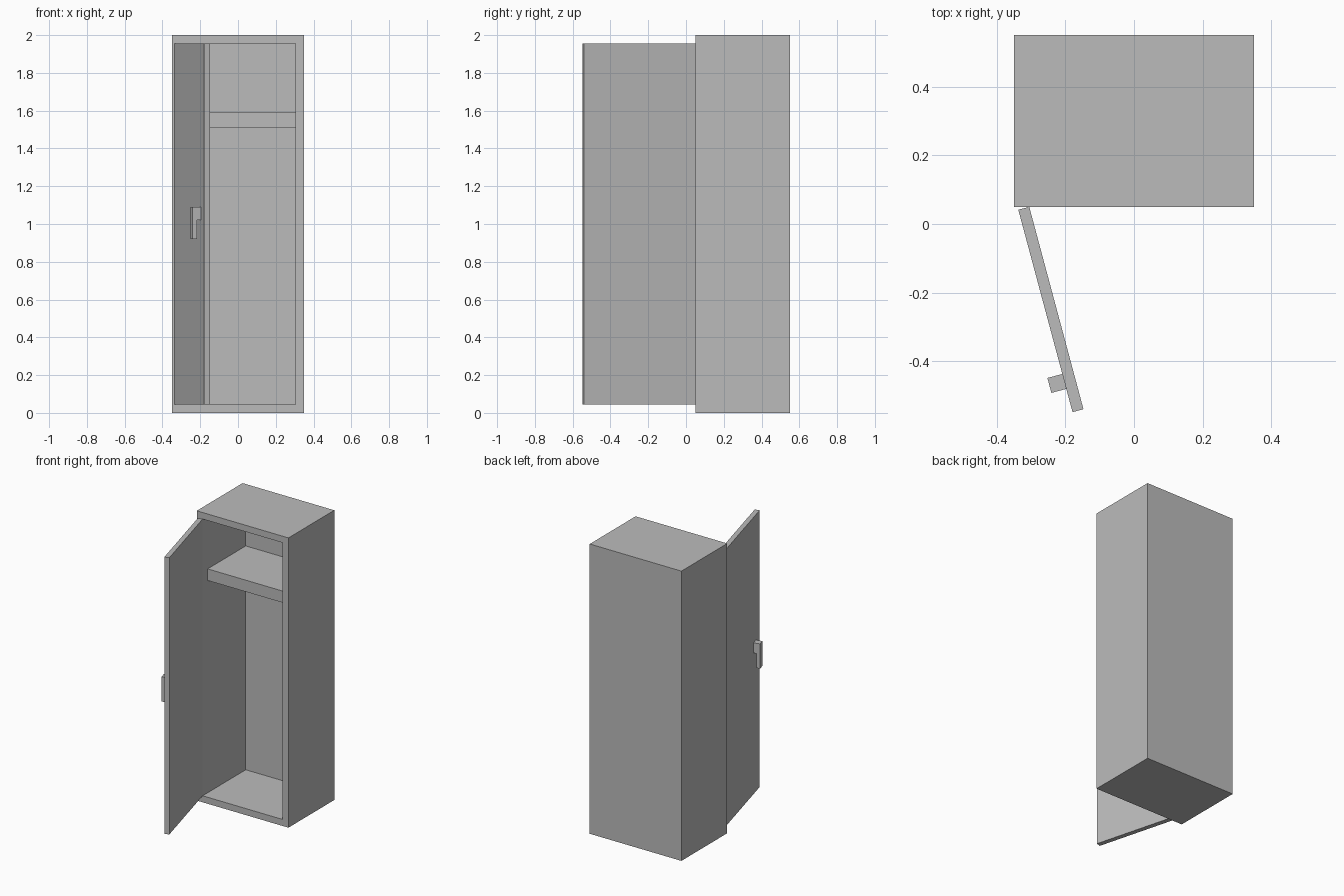
import bpy, bmesh, math
from mathutils import Matrix

cube = bpy.data.objects.get("Cube")
if cube:
    bpy.data.objects.remove(cube, do_unlink=True)

grey = bpy.data.materials.new("plain_grey")
grey.use_nodes = True
colour = (0.5, 0.5, 0.5, 1)
grey.diffuse_color = colour
grey.node_tree.nodes["Principled BSDF"].inputs["Base Color"].default_value = colour


def finish(name, bm, matrix=Matrix()):
    bmesh.ops.recalc_face_normals(bm, faces=bm.faces)
    mesh = bpy.data.meshes.new(name)
    bm.to_mesh(mesh)
    bm.free()
    mesh.materials.append(grey)
    obj = bpy.data.objects.new(name, mesh)
    obj.matrix_world = matrix
    bpy.context.collection.objects.link(obj)
    return obj


def box(low, high):
    bm = bmesh.new()
    bmesh.ops.create_cube(bm, size=1)
    for v in bm.verts:
        v.co = [a + (c + 0.5) * (b - a) for a, b, c in zip(low, high, v.co)]
    return bm


HALF_W, FRONT, BACK, HEIGHT = 0.35, 0.05, 0.55, 2.0
WALL, INNER_BACK = 0.045, 0.52
INNER = HALF_W - WALL

# Cabinet: the front face is inset to make the rim, then pushed back
bm = box((-HALF_W, FRONT, 0), (HALF_W, BACK, HEIGHT))
bm.normal_update()
face = min(bm.faces, key=lambda f: f.calc_center_median().y)
bmesh.ops.inset_region(bm, faces=[face], thickness=WALL, use_even_offset=True)
cavity = bmesh.ops.extrude_discrete_faces(bm, faces=[face])["faces"][0]
for v in cavity.verts:
    v.co.y = INNER_BACK
finish("cabinet", bm)

# Shelf
finish("shelf", box((-INNER, FRONT + 0.055, 1.51), (INNER, INNER_BACK, 1.59)))

# Door space: x outwards from the inner face, y back towards the hinge
THICK, LENGTH = 0.033, 0.61
hinge = Matrix.Translation((-INNER, FRONT, 0)) @ Matrix.Rotation(math.radians(15), 4, "Z")
finish("door", box((-THICK, -LENGTH, WALL), (0, 0, HEIGHT - WALL)), hinge)

# Handle: hooked profile extruded across the door
profile = [(0.033, 1.09), (0.078, 1.09), (0.078, 0.92),
           (0.054, 0.92), (0.054, 1.02), (0.033, 1.02)]
bm = bmesh.new()
side = bm.faces.new([bm.verts.new((-out, -0.54, z)) for out, z in profile])
new = bmesh.ops.extrude_face_region(bm, geom=[side])["geom"]
bmesh.ops.translate(bm, vec=(0, 0.045, 0),
                    verts=[g for g in new if isinstance(g, bmesh.types.BMVert)])
finish("door_handle", bm, hinge)
